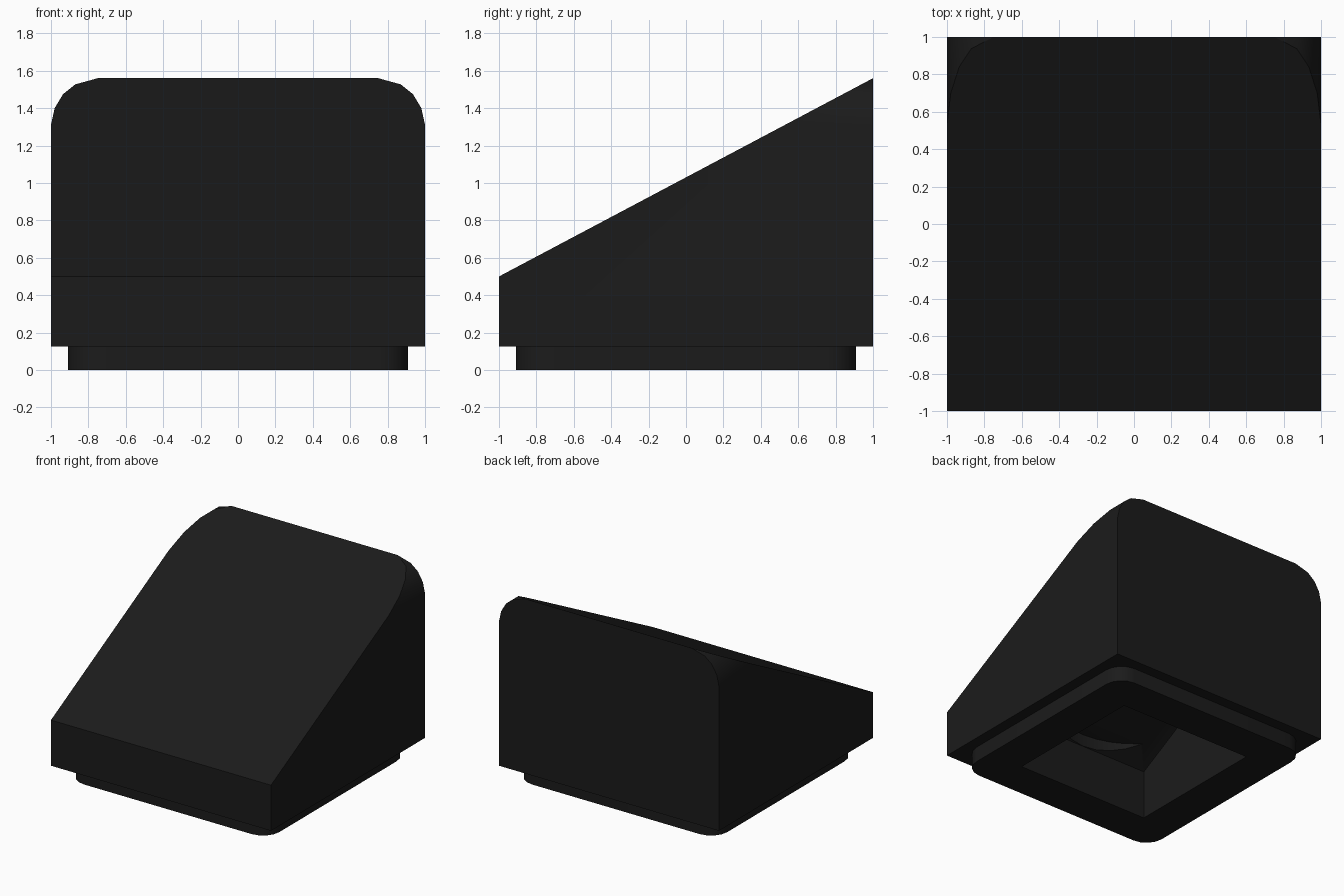
import bpy, bmesh
from math import sin, cos, pi, radians
from mathutils import Vector

if "Cube" in bpy.data.objects:
    bpy.data.objects.remove(bpy.data.objects["Cube"])


def prism(name, points, offset):
    """Extrude a closed 3D outline along an offset vector."""
    bm = bmesh.new()
    face = bm.faces.new([bm.verts.new(p) for p in points])
    new = bmesh.ops.extrude_face_region(bm, geom=[face])["geom"]
    bmesh.ops.translate(bm, vec=Vector(offset),
                        verts=[v for v in new if isinstance(v, bmesh.types.BMVert)])
    bmesh.ops.recalc_face_normals(bm, faces=bm.faces)
    mesh = bpy.data.meshes.new(name)
    bm.to_mesh(mesh)
    bm.free()
    obj = bpy.data.objects.new(name, mesh)
    bpy.context.collection.objects.link(obj)
    return obj


def combine(target, tool, operation):
    """Apply a boolean to the target and remove the tool."""
    tool.hide_render = True
    bpy.context.view_layer.objects.active = target
    mod = target.modifiers.new("bool", 'BOOLEAN')
    mod.operation, mod.solver, mod.object = operation, 'EXACT', tool
    bpy.ops.object.modifier_apply(modifier=mod.name)
    bpy.data.objects.remove(tool)


# Body: front outline with rounded shoulders, extruded front to back
shoulder = [(1, 0.125), (1, 1.31), (0.98, 1.4), (0.935, 1.475), (0.87, 1.527), (0.75, 1.56)]
outline = shoulder + [(-x, z) for x, z in reversed(shoulder)]
body = prism("slope_block", [(x, -1, z) for x, z in outline], (0, 2, 0))

# Slope: slice the body from the low front to the high back edge
bm = bmesh.new()
bm.from_mesh(body.data)
cut = bmesh.ops.bisect_plane(bm, geom=bm.verts[:] + bm.edges[:] + bm.faces[:], dist=1e-5,
                             plane_co=(0, -1, 0.5), plane_no=(0, -1.06, 2), clear_outer=True)
bmesh.ops.holes_fill(bm, edges=[e for e in bm.edges if e.is_boundary])
bmesh.ops.recalc_face_normals(bm, faces=bm.faces)
bm.to_mesh(body.data)
bm.free()

# Base: inset plinth with rounded corners
half, r, steps = 0.91, 0.15, 4
base_pts = []
for k, (sx, sy) in enumerate([(1, 1), (-1, 1), (-1, -1), (1, -1)]):
    for i in range(steps + 1):
        a = (k + i / steps) * pi / 2
        base_pts.append((sx * (half - r) + r * cos(a), sy * (half - r) + r * sin(a), 0))
combine(body, prism("base", base_pts, (0, 0, 0.3)), 'UNION')

# Underside cavity: square opening with a sloped ceiling
cavity = [(-0.6, -0.2), (0.6, -0.2), (0.6, 1.04), (-0.6, 0.4)]
combine(body, prism("cavity", [(-0.6, y, z) for y, z in cavity], (1.2, 0, 0)), 'DIFFERENCE')

# Round socket that bites into the low end of the ceiling
ring = [(0.598 * cos(2 * pi * i / 32), 0.598 * sin(2 * pi * i / 32), 0.2) for i in range(32)]
combine(body, prism("socket", ring, (0, 0, 0.3)), 'DIFFERENCE')

# Black plastic
mat = bpy.data.materials.new("black_plastic")
mat.diffuse_color = (0.011, 0.011, 0.011, 1)
mat.use_nodes = True
mat.node_tree.nodes["Principled BSDF"].inputs["Base Color"].default_value = mat.diffuse_color
body.data.materials.clear()
body.data.materials.append(mat)
body.select_set(True)
bpy.context.view_layer.objects.active = body
bpy.ops.object.shade_smooth_by_angle(angle=radians(30))
